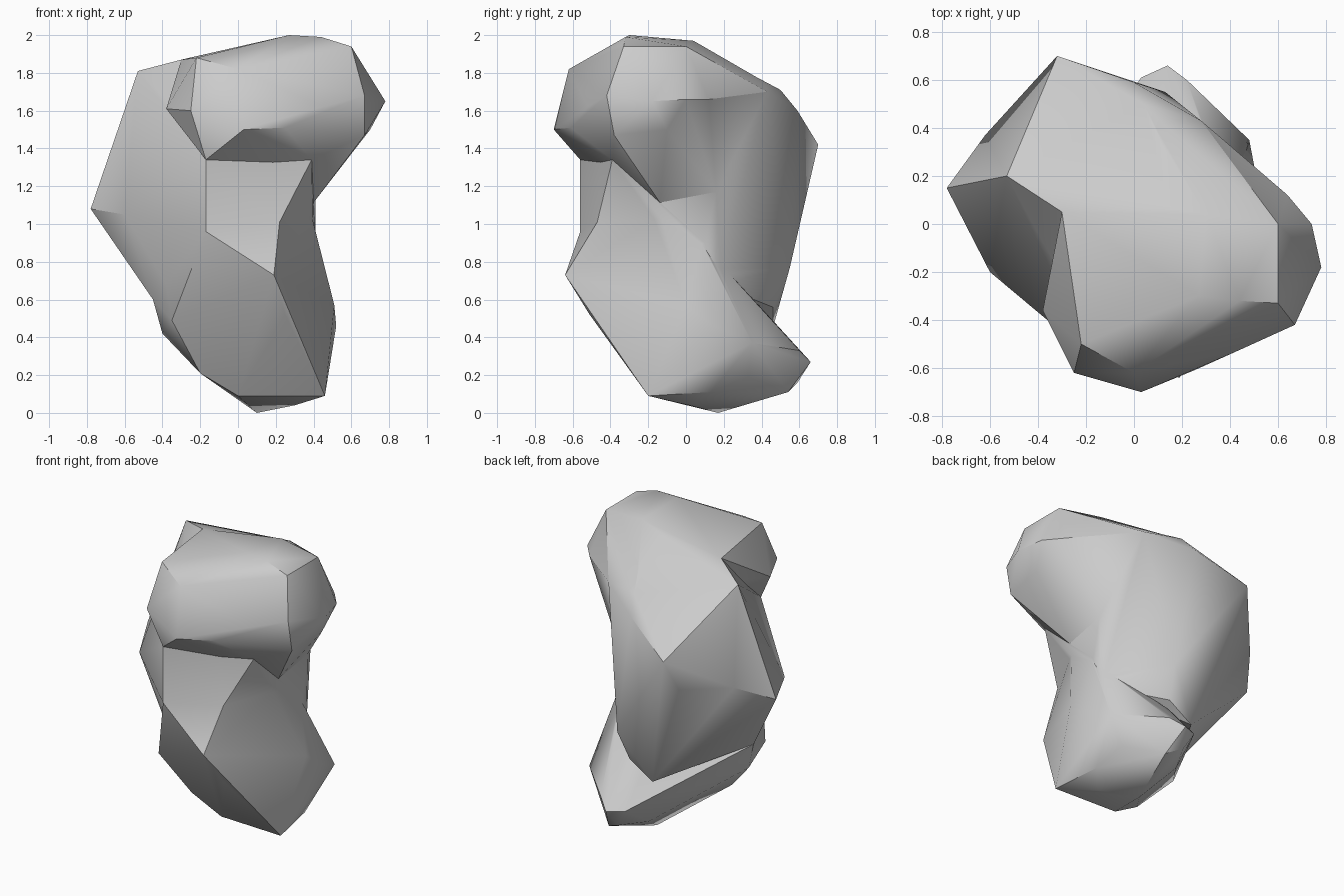
import bpy, bmesh, math

old = bpy.data.objects.get("Cube")
if old:
    bpy.data.objects.remove(old, do_unlink=True)

# Plain stone colour
stone = bpy.data.materials.new("grey_stone")
stone.use_nodes = True
GREY = (0.6, 0.6, 0.6, 1)
stone.diffuse_color = GREY
stone.node_tree.nodes["Principled BSDF"].inputs["Base Color"].default_value = GREY


def chunk(name, points):
    """A faceted lump of stone: the convex hull of a few corner points."""
    bm = bmesh.new()
    for p in points:
        bm.verts.new(p)
    res = bmesh.ops.convex_hull(bm, input=bm.verts)
    loose = {g for g in res["geom_interior"] + res["geom_unused"]
             if isinstance(g, bmesh.types.BMVert)}
    bmesh.ops.delete(bm, geom=list(loose), context='VERTS')
    bmesh.ops.recalc_face_normals(bm, faces=bm.faces)
    me = bpy.data.meshes.new(name)
    bm.to_mesh(me)
    bm.free()
    me.materials.append(stone)
    ob = bpy.data.objects.new(name, me)
    bpy.context.collection.objects.link(ob)
    return ob


# Overhanging head at the front, sloping in to the waist underneath
head = chunk("boulder", [
    (0.03, -0.70, 1.50), (0.25, -0.61, 1.51), (0.0, -0.62, 1.82), (-0.25, -0.62, 1.60),
    (-0.22, -0.50, 1.88), (-0.38, -0.36, 1.61), (0.27, -0.30, 2.0), (0.44, -0.32, 1.99),
    (0.60, -0.33, 1.94), (0.60, 0.0, 1.94), (0.30, 0.04, 1.97), (0.78, -0.18, 1.65),
    (0.74, 0.0, 1.66), (0.67, -0.42, 1.68), (0.67, -0.38, 1.47), (0.70, -0.10, 1.50),
    (0.45, -0.52, 1.62), (0.39, -0.39, 1.34), (0.23, -0.42, 1.34), (-0.17, -0.56, 1.34),
    (0.64, 0.12, 1.66), (0.50, -0.10, 1.29), (0.51, 0.21, 1.62), (0.28, 0.43, 1.70),
    (0.39, -0.13, 1.10), (0.41, 0.16, 1.17), (-0.30, 0.05, 1.87), (0.04, 0.49, 1.71)])

# Broad back and waist
back = chunk("back_chunk", [
    (-0.53, 0.20, 1.81), (-0.32, 0.70, 1.42), (-0.62, 0.37, 1.20), (0.04, 0.50, 1.71),
    (0.0, 0.59, 1.60), (0.28, 0.43, 1.70), (-0.30, 0.05, 1.87), (0.25, 0.05, 1.95),
    (-0.78, 0.15, 1.08), (-0.60, -0.20, 1.05), (-0.36, -0.37, 0.93), (-0.17, -0.56, 0.96),
    (-0.17, -0.56, 1.34), (0.23, -0.42, 1.34), (0.22, -0.47, 1.01), (0.39, -0.39, 1.34),
    (0.39, -0.20, 1.30), (0.39, -0.13, 1.08), (0.41, 0.16, 1.17), (0.41, 0.10, 0.90),
    (0.40, 0.16, 0.68), (0.13, 0.55, 0.77), (0.10, 0.46, 0.56), (-0.02, 0.57, 1.27),
    (-0.36, 0.59, 1.20), (-0.07, 0.46, 0.45), (-0.55, 0.08, 0.81), (-0.45, -0.08, 0.60),
    (-0.38, -0.25, 0.68)])

# Lower body tapering to the base, with the knob low at the rear
base = chunk("base_chunk", [
    (0.19, -0.64, 0.73), (-0.17, -0.56, 0.96), (0.22, -0.47, 1.01), (0.25, -0.51, 0.52),
    (0.37, -0.34, 0.32), (0.46, -0.20, 0.09), (0.10, 0.17, 0.0), (0.30, 0.02, 0.04),
    (0.41, 0.13, 0.11), (0.38, 0.33, 0.19), (0.51, 0.0, 0.57), (0.52, 0.14, 0.46),
    (0.48, 0.35, 0.37), (0.26, 0.54, 0.32), (0.22, 0.60, 0.33), (0.14, 0.66, 0.27),
    (0.03, 0.61, 0.28), (0.10, 0.59, 0.16), (0.20, 0.54, 0.11), (-0.07, 0.45, 0.33),
    (0.0, 0.40, 0.14), (0.10, 0.45, 0.50), (0.39, -0.13, 1.05), (0.41, 0.08, 0.90),
    (-0.35, -0.35, 0.49), (-0.40, -0.10, 0.42), (-0.31, -0.18, 0.35), (-0.20, -0.21, 0.21),
    (0.0, -0.18, 0.09), (-0.45, -0.08, 0.60), (-0.38, -0.25, 0.68)])

# Fuse the chunks into one solid
for part in (back, base):
    mod = head.modifiers.new("fuse", 'BOOLEAN')
    mod.operation = 'UNION'
    mod.solver = 'EXACT'
    mod.object = part
bpy.context.view_layer.update()
fused = bpy.data.meshes.new_from_object(
    head.evaluated_get(bpy.context.evaluated_depsgraph_get()))
head.modifiers.clear()
head.data = fused
for part in (back, base):
    bpy.data.objects.remove(part, do_unlink=True)

# Weld slivers, then shade smooth with crisp ridges
bm = bmesh.new()
bm.from_mesh(fused)
bmesh.ops.remove_doubles(bm, verts=bm.verts, dist=0.012)
bm.to_mesh(fused)
bm.free()
bpy.ops.object.select_all(action='DESELECT')
head.select_set(True)
bpy.context.view_layer.objects.active = head
bpy.ops.object.shade_smooth_by_angle(angle=math.radians(35))
